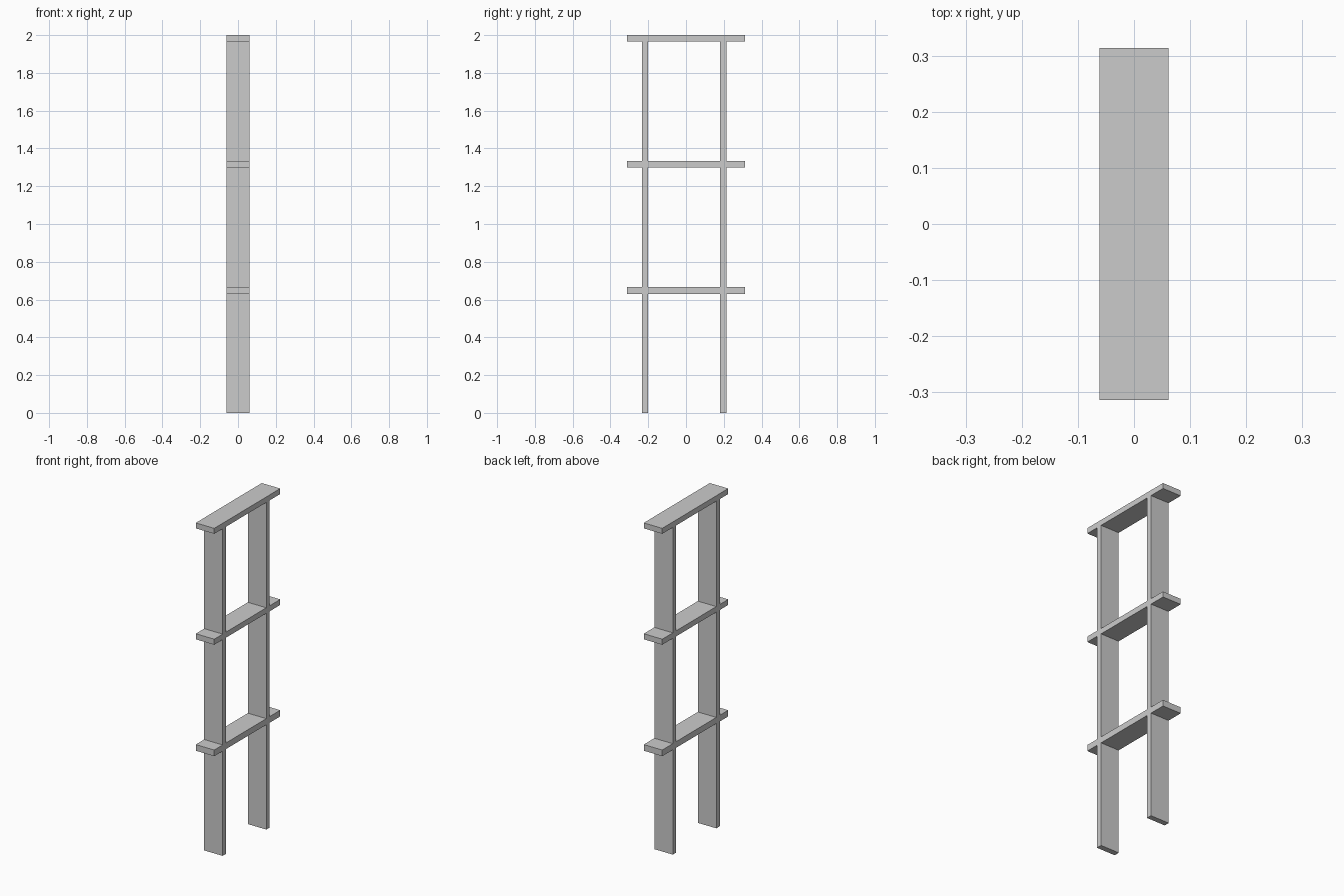
import bpy

if "Cube" in bpy.data.objects:
    bpy.data.objects.remove(bpy.data.objects["Cube"])


def box(name, x, y, z):
    """Add a box from its (min, max) extents on each axis."""
    centre = [(a + b) / 2 for a, b in (x, y, z)]
    bpy.ops.mesh.primitive_cube_add(size=1, location=centre)
    ob = bpy.context.object
    ob.name = name
    ob.scale = [b - a for a, b in (x, y, z)]
    bpy.ops.object.transform_apply(location=False, rotation=False, scale=True)
    return ob


X = (-0.0615, 0.0615)
SHELF_Y = (-0.3135, 0.3135)
POSTS = {"front": (-0.2335, -0.2), "back": (0.181, 0.2135)}
SHELVES = [(0.63, 0.667), (1.3, 1.3335), (1.967, 2.0)]

# Each tier is a pair of upright planks carrying a shelf
floor = 0.0
for i, (bottom, top) in enumerate(SHELVES, 1):
    for side, y in POSTS.items():
        box(f"{side}_upright_{i}", X, y, (floor, bottom))
    box(f"shelf_{i}", X, SHELF_Y, (bottom, top))
    floor = top
